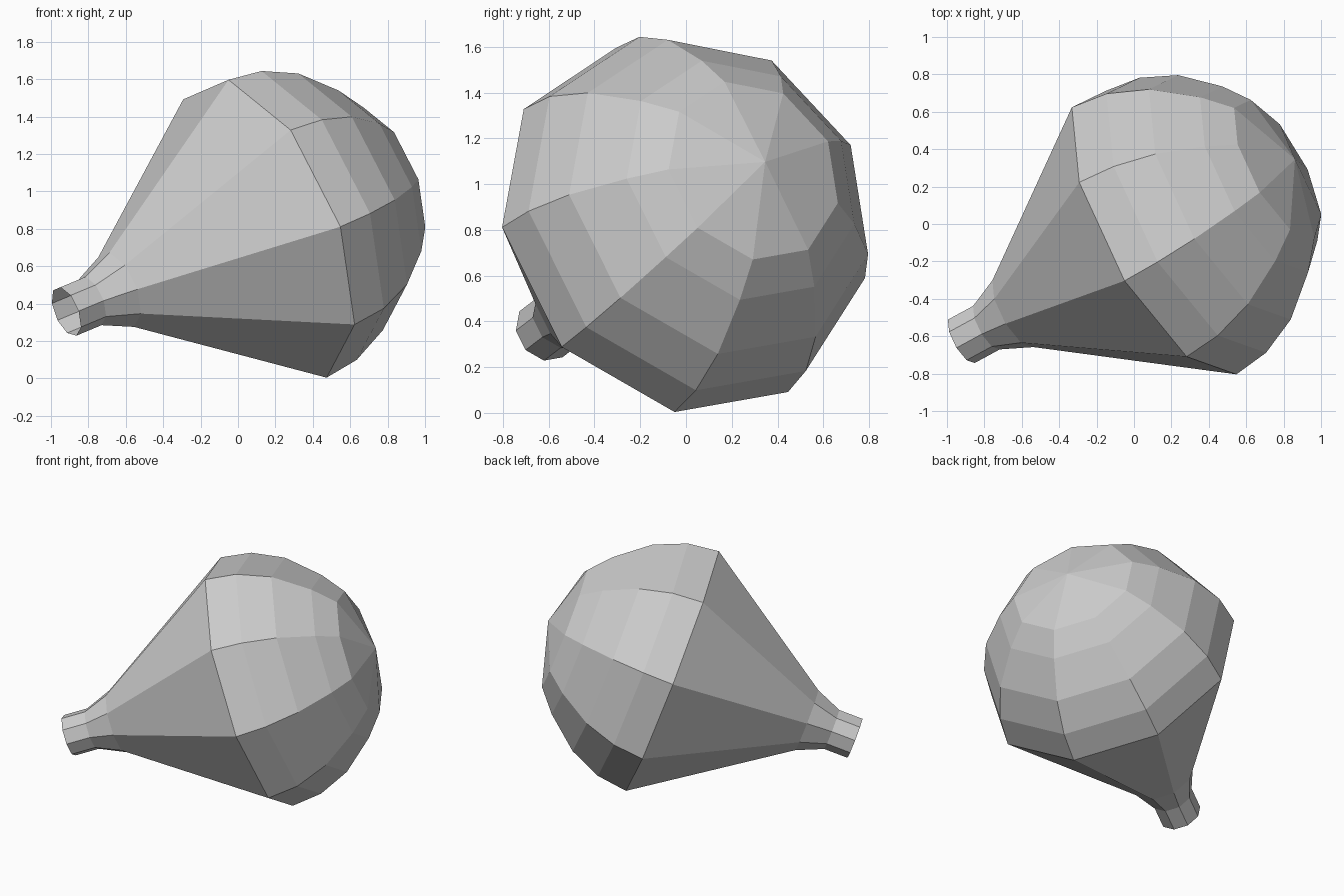
import bpy, bmesh, math
from mathutils import Matrix, Vector

if "Cube" in bpy.data.objects:
    bpy.data.objects.remove(bpy.data.objects["Cube"])

SIDES = 9

# Profile of the shell as (radius, distance along axis): open neck, cone, dome, pole
profile = [(0.14, -1.283), (0.14, -1.12), (0.215, -0.945),
           (0.861, 0.0), (0.835, 0.207), (0.742, 0.42),
           (0.565, 0.633), (0.42, 0.757), (0.0, 0.872)]

# Tilted frame: origin at the widest ring, one vertex row pointing to "toward"
centre = Vector((0.141, -0.045, 0.798))
axis = Vector((0.825, 0.448, 0.343)).normalized()
toward = Vector((0.404, -0.76, 0.012))
u = (toward - axis * toward.dot(axis)).normalized()
frame = Matrix((u, axis.cross(u), axis)).transposed().to_4x4()
frame.translation = centre

# Faceted bulb shell, turned around its axis and left open at the neck
bm = bmesh.new()
verts = [bm.verts.new((r, 0, h)) for r, h in profile]
edges = [bm.edges.new(pair) for pair in zip(verts, verts[1:])]
bmesh.ops.spin(bm, geom=verts + edges, cent=(0, 0, 0), axis=(0, 0, 1),
               angle=math.tau, steps=SIDES, use_merge=False)
bmesh.ops.remove_doubles(bm, verts=bm.verts[:], dist=1e-4)
bmesh.ops.recalc_face_normals(bm, faces=bm.faces[:])
# Make sure the normals face outward
if sum(f.normal.dot(f.calc_center_median()) for f in bm.faces) < 0:
    bmesh.ops.reverse_faces(bm, faces=bm.faces[:])
bm.transform(frame)

mesh = bpy.data.meshes.new("bulb_shell")
bm.to_mesh(mesh)
bm.free()
bpy.context.collection.objects.link(bpy.data.objects.new("bulb_shell", mesh))
